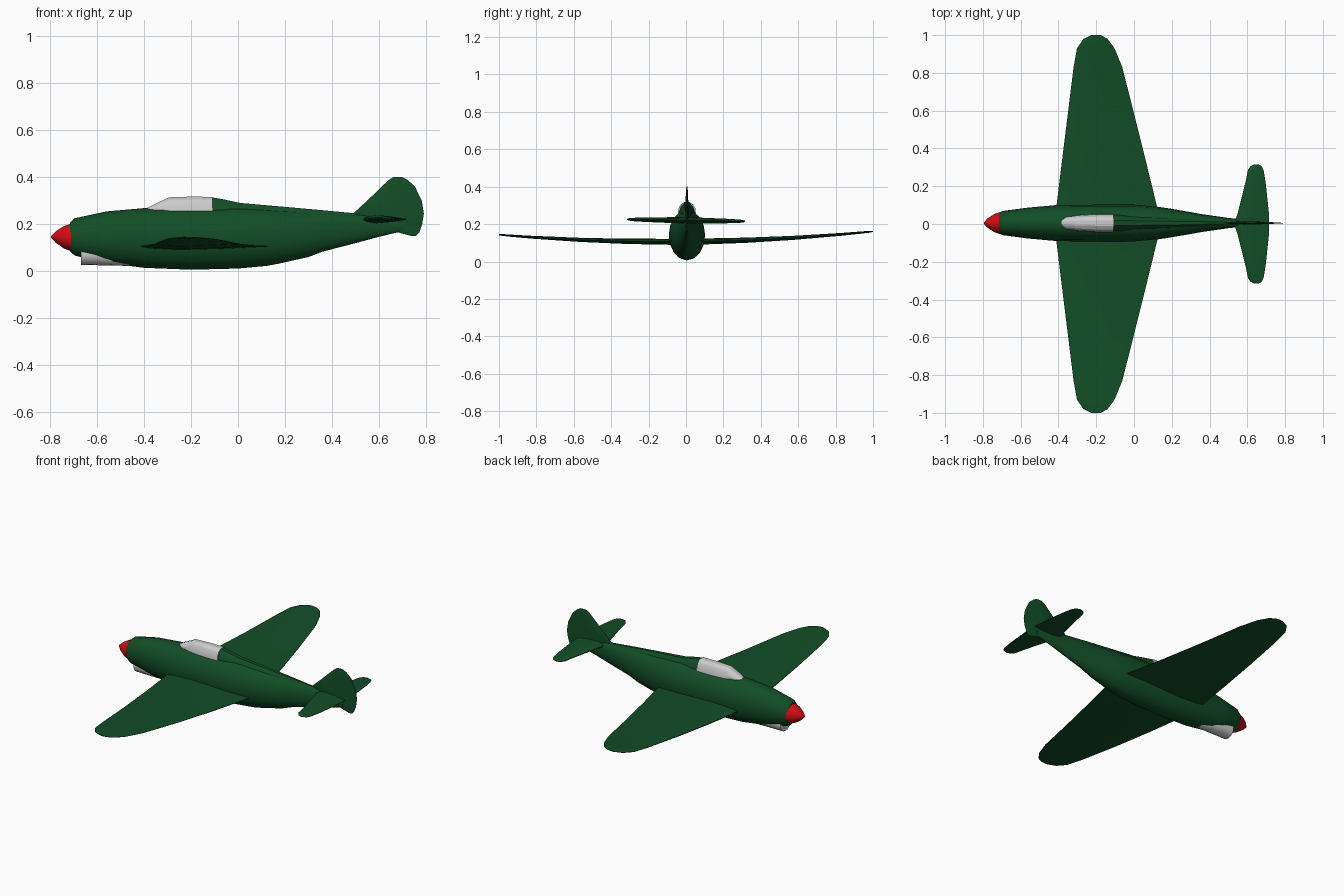
import bpy
import bmesh
from math import sin, cos, pi, radians

if "Cube" in bpy.data.objects:
    bpy.data.objects.remove(bpy.data.objects["Cube"])

CY = 0.005  # fuselage centre line


def material(name, rgb):
    m = bpy.data.materials.new(name)
    m.use_nodes = True
    m.diffuse_color = (*rgb, 1)
    m.node_tree.nodes["Principled BSDF"].inputs["Base Color"].default_value = (*rgb, 1)
    return m


green = material("dark green paint", (0.006, 0.075, 0.02))
red = material("red paint", (0.62, 0.004, 0.006))
grey = material("light grey", (0.6, 0.6, 0.6))


def loft(name, rings, mat, angle=35):
    """Skin a row of equal-length closed rings and cap both ends."""
    bm = bmesh.new()
    rows = [[bm.verts.new(p) for p in ring] for ring in rings]
    n = len(rows[0])
    for a, b in zip(rows, rows[1:]):
        for i in range(n):
            j = (i + 1) % n
            bm.faces.new((a[i], a[j], b[j], b[i]))
    bm.faces.new(rows[0][::-1])
    bm.faces.new(rows[-1])
    bmesh.ops.recalc_face_normals(bm, faces=bm.faces)
    mesh = bpy.data.meshes.new(name)
    bm.to_mesh(mesh)
    bm.free()
    mesh.materials.append(mat)
    obj = bpy.data.objects.new(name, mesh)
    bpy.context.collection.objects.link(obj)
    bpy.ops.object.select_all(action="DESELECT")
    obj.select_set(True)
    bpy.context.view_layer.objects.active = obj
    bpy.ops.object.shade_smooth_by_angle(angle=radians(angle))
    return obj


def oval(x, low, high, half, n=16):
    """Upright oval ring across the fuselage."""
    mid, r = (low + high) / 2, (high - low) / 2
    return [(x, CY + half * sin(2 * pi * i / n), mid + r * cos(2 * pi * i / n))
            for i in range(n)]


def hood(x, low, high, half):
    """Flat-bottomed rounded ring for canopy and spine."""
    h = high - low
    shape = [(-1, 0), (-.95, .45), (-.7, .8), (-.3, 1), (.3, 1), (.7, .8), (.95, .45), (1, 0)]
    return [(x, CY + half * a, low + h * b) for a, b in shape]


def airfoil(le, te, thick):
    """Closed section as (chord position, thickness offset)."""
    half = [(0, .15), (.08, .6), (.3, 1), (.65, .65), (1, .1)]
    pts = half + [(c, -t) for c, t in reversed(half)]
    return [(le + (te - le) * c, t * thick / 2) for c, t in pts]


# Fuselage: x, bottom, top, half width
body = [(-.715, .085, .205, .055), (-.695, .066, .225, .064), (-.56, .035, .254, .082),
        (-.4, .014, .268, .096), (-.2, .006, .274, .097), (0, .011, .274, .097),
        (.12, .022, .266, .087), (.17, .031, .262, .08), (.3, .06, .254, .058),
        (.36, .083, .25, .047), (.5, .119, .243, .027), (.6, .146, .232, .017),
        (.7, .17, .21, .007)]
loft("fuselage", [oval(*s) for s in body], green)

# Raised spine behind the cockpit
spine = [(-.112, .22, .314, .045), (-.06, .22, .305, .044), (.01, .21, .29, .04),
         (.17, .2, .276, .034), (.34, .2, .261, .025), (.5, .2, .246, .012)]
loft("spine", [hood(*s) for s in spine], green)

# Canopy
glass = [(-.385, .255, .27, .014), (-.36, .255, .282, .032), (-.295, .255, .314, .042),
         (-.2, .255, .317, .048), (-.108, .255, .316, .048)]
loft("canopy", [hood(*s) for s in glass], grey, 25)

# Spinner
cone = [(-.795, .141, .149, .004), (-.775, .12, .17, .025), (-.74, .096, .192, .048),
        (-.71, .085, .202, .058)]
loft("spinner", [oval(*s) for s in cone], red)

# Chin intake, blending backwards into the belly
intake = [(-.668, .026, .12, .048), (-.6, .025, .12, .048), (-.54, .024, .1, .042),
          (-.46, .022, .07, .03)]
loft("chin_intake", [oval(*s) for s in intake], grey, 30)


def span(sections):
    """Repeat half-span sections on the other side."""
    return [(-s[0], *s[1:]) for s in reversed(sections[1:])] + sections


def surface(name, sections, height):
    rings = [[(x, y, height(y) + t) for x, t in airfoil(le, te, thick)]
             for y, le, te, thick in span(sections)]
    loft(name, rings, green)


# Wings with curved dihedral: y, leading edge, trailing edge, thickness
wing = [(0, -.42, .145, .034), (.1, -.41, .12, .032), (.32, -.383, .066, .028),
        (.57, -.352, .004, .022), (.83, -.32, -.062, .015), (.93, -.302, -.103, .012),
        (.98, -.268, -.14, .01), (1, -.225, -.175, .006)]
surface("wings", wing, lambda y: .106 + .046 * y * y + .009 * y)

# Tailplane
tail = [(0, .53, .715, .034), (.06, .55, .714, .032), (.22, .59, .697, .024),
        (.285, .603, .686, .018), (.307, .618, .675, .012), (.315, .637, .66, .006)]
surface("tailplane", tail, lambda y: .22 - .016 * y)

# Fin and rudder: z, leading edge, trailing edge, thickness
fin = [(.15, .735, .757, .004), (.165, .68, .772, .009), (.2, .6, .784, .016),
       (.245, .49, .791, .018), (.3, .55, .782, .016), (.36, .612, .753, .012),
       (.388, .642, .722, .008), (.4, .66, .7, .004)]
loft("fin", [[(x, CY + t, z) for x, t in airfoil(le, te, thick)]
             for z, le, te, thick in fin], green)
